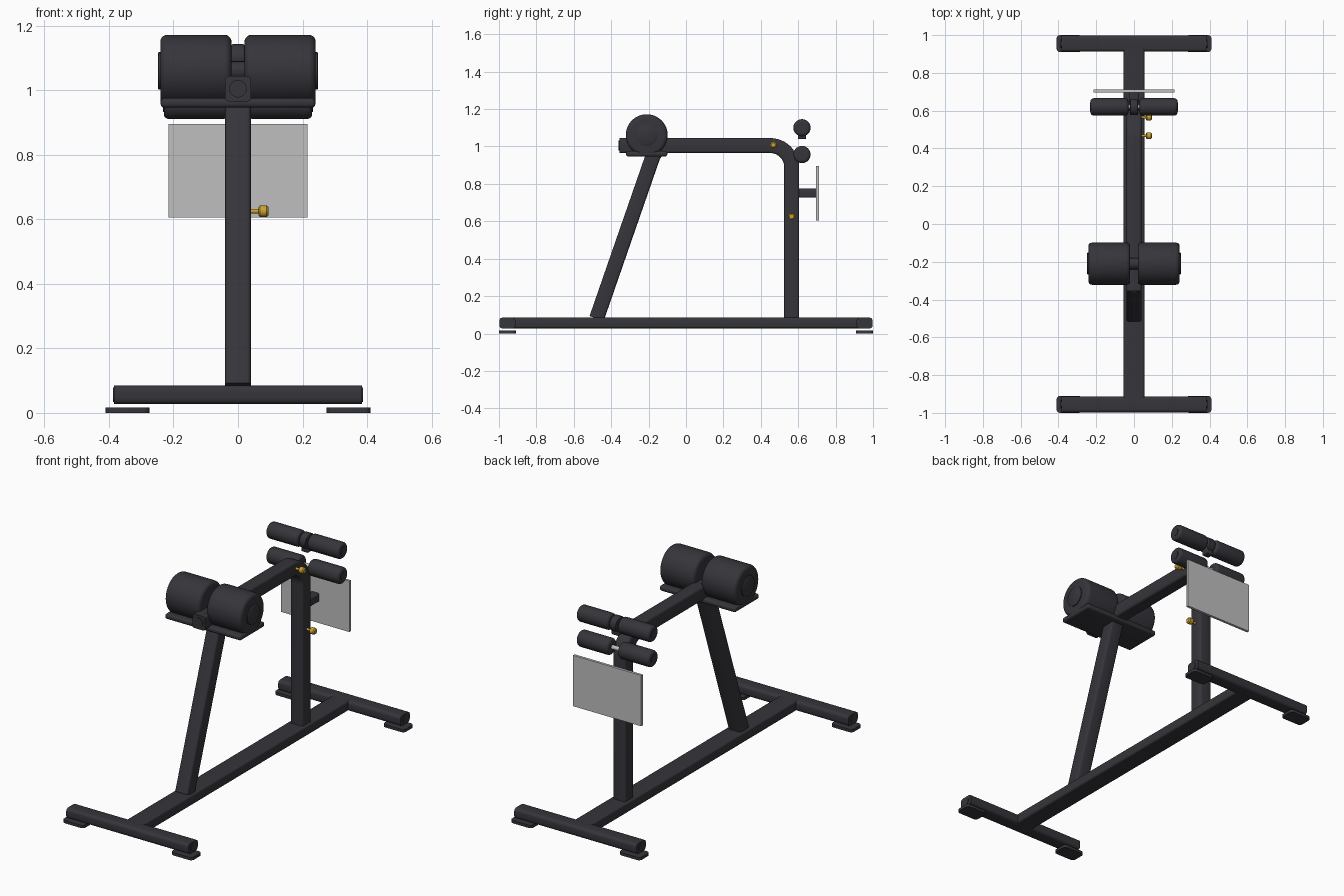
import bpy, bmesh, math
from mathutils import Vector, Matrix

if "Cube" in bpy.data.objects:
    bpy.data.objects.remove(bpy.data.objects["Cube"])


def material(name, rgb):
    m = bpy.data.materials.new(name)
    m.diffuse_color = (*rgb, 1)
    m.use_nodes = True
    m.node_tree.nodes["Principled BSDF"].inputs["Base Color"].default_value = m.diffuse_color
    return m


DARK = material("charcoal", (0.036, 0.035, 0.043))
GREY = material("light_grey", (0.52, 0.52, 0.52))
GOLD = material("gold", (0.60, 0.36, 0.03))


def finish(name, bm, mat, angle=35):
    bmesh.ops.recalc_face_normals(bm, faces=bm.faces)
    me = bpy.data.meshes.new(name)
    bm.to_mesh(me)
    bm.free()
    ob = bpy.data.objects.new(name, me)
    bpy.context.collection.objects.link(ob)
    me.materials.append(mat)
    bpy.ops.object.select_all(action='DESELECT')
    ob.select_set(True)
    bpy.context.view_layer.objects.active = ob
    bpy.ops.object.shade_smooth_by_angle(angle=math.radians(angle))
    return ob


def box(name, lo, hi, mat, bevel=0.0, axis=None):
    """Box from corner to corner; bevels all edges, or only those along one axis."""
    lo, hi = Vector(lo), Vector(hi)
    bm = bmesh.new()
    bmesh.ops.create_cube(bm, size=1)
    for v in bm.verts:
        v.co = (lo + hi) / 2 + v.co * (hi - lo)
    if bevel:
        edges = [e for e in bm.edges if axis is None or
                 abs((e.verts[0].co - e.verts[1].co).normalized()[axis]) > 0.9]
        bmesh.ops.bevel(bm, geom=edges, offset=bevel, segments=4, profile=0.5, affect='EDGES')
    return finish(name, bm, mat)


def lathe(name, profile, origin, mat, axis='X', segments=40, side=1):
    """Revolve (distance along axis, radius) pairs about a local axis."""
    bm = bmesh.new()
    rings = []
    for d, r in profile:
        ring = []
        for i in range(segments):
            a = 2 * math.pi * i / segments
            p = Vector((d * side, r * math.cos(a), r * math.sin(a)))
            if axis == 'Y':
                p = Vector((p.y, p.x, p.z))
            ring.append(bm.verts.new(p + Vector(origin)))
        rings.append(ring)
    for a, b in zip(rings, rings[1:]):
        for i in range(segments):
            j = (i + 1) % segments
            bm.faces.new((a[i], a[j], b[j], b[i]))
    bm.faces.new(rings[0])
    bm.faces.new(rings[-1])
    return finish(name, bm, mat)


def rounded_roll(x0, x1, r, c):
    """Profile of a cylinder with rounded rims."""
    arc = [math.pi / 2 * i / 5 for i in range(6)]
    start = [(x0 + c - c * math.cos(a), r - c + c * math.sin(a)) for a in arc]
    end = [(x1 - c + c * math.sin(a), r - c + c * math.cos(a)) for a in arc]
    return start + end


def bent_path(a, corner, b, radius, steps=12):
    """Two straight runs in the YZ plane joined by an arc."""
    a, corner, b = Vector(a), Vector(corner), Vector(b)
    u, v = (a - corner).normalized(), (b - corner).normalized()
    half = u.angle(v) / 2
    centre = corner + (u + v).normalized() * (radius / math.sin(half))
    t = radius / math.tan(half)
    p0, p1 = corner + u * t - centre, corner + v * t - centre
    turn = p0.angle_signed(p1)
    arc = [centre + Matrix.Rotation(-turn * i / steps, 2) @ p0 for i in range(steps + 1)]
    return [a] + arc + [b]


def tube(name, path, half=0.04, r=0.012):
    """Sweep a rounded square section along a path in the YZ plane."""
    section = []
    for k, (sx, sy) in enumerate(((1, 1), (-1, 1), (-1, -1), (1, -1))):
        for i in range(4):
            a = math.pi / 2 * (k + i / 3)
            section.append((sx * (half - r) + r * math.cos(a), sy * (half - r) + r * math.sin(a)))
    bm = bmesh.new()
    rings = []
    for i, p in enumerate(path):
        d_in = (p - path[max(i - 1, 0)]).normalized()
        d_out = (path[min(i + 1, len(path) - 1)] - p).normalized()
        d = (d_in + d_out).normalized()
        n = Vector((-d.y, d.x))
        rings.append([bm.verts.new((sx, p.x + n.x * sn, p.y + n.y * sn)) for sx, sn in section])
    count = len(section)
    for a, b in zip(rings, rings[1:]):
        for i in range(count):
            j = (i + 1) % count
            bm.faces.new((a[i], a[j], b[j], b[i]))
    bm.faces.new(rings[0])
    bm.faces.new(rings[-1])
    return finish(name, bm, DARK)


# Base: long spine, two cross bars and four flat feet
box("base_spine", (-0.055, -0.93, 0.028), (0.055, 0.93, 0.085), DARK, 0.01, 1)
for end, label in ((-1, "front"), (1, "rear")):
    ys = sorted((end * 0.912, end * 0.998))
    box(label + "_cross_bar", (-0.385, ys[0], 0.027), (0.385, ys[1], 0.085), DARK, 0.017, 0)
    for s, hand in ((-1, "left"), (1, "right")):
        xs = sorted((s * 0.275, s * 0.41))
        box(f"{label}_foot_{hand}", (xs[0], end * 0.955 - 0.045, 0.0),
            (xs[1], end * 0.955 + 0.045, 0.016), DARK, 0.018, 2)
        # End plug of the cross bar
        lathe(f"{label}_bar_plug_{hand}", [(0.38, 0.022), (0.388, 0.022)],
              (0, end * 0.955, 0.056), DARK, side=s, segments=24)

# Frame: top tube bending into the rear post, and the sloping front leg
tube("top_tube_and_rear_post",
     bent_path((-0.355, 1.005), (0.565, 1.005), (0.565, 0.08), 0.115))
tube("front_leg", bent_path((-0.478, 0.08), (-0.157, 1.005), (-0.07, 1.005), 0.1))
lathe("top_tube_plug", [(-0.360, 0.027), (-0.35, 0.027)], (0, 0, 1.005), DARK, 'Y', 32)

# Hip pads on a support plate
box("pad_plate", (-0.24, -0.32, 0.946), (0.24, -0.10, 0.976), DARK, 0.012)
lathe("pad_axle", [(-0.05, 0.03), (0.05, 0.03)], (0, -0.21, 1.06), DARK)
for s, hand in ((-1, "left"), (1, "right")):
    lathe("hip_pad_" + hand, rounded_roll(0.02, 0.241, 0.112, 0.022),
          (0, -0.21, 1.06), DARK, side=s, segments=64)
    lathe("hip_pad_cap_" + hand, [(0.235, 0.058), (0.246, 0.058), (0.248, 0.055)],
          (0, -0.21, 1.06), DARK, side=s)

# Ankle rollers, upper and lower pairs
for z, label in ((0.957, "lower"), (1.10, "upper")):
    lathe(label + "_roller_axle", [(-0.05, 0.012), (0.05, 0.012)], (0, 0.62, z), GREY, segments=20)
    for s, hand in ((-1, "left"), (1, "right")):
        lathe(f"{label}_roller_{hand}", rounded_roll(0.03, 0.23, 0.046, 0.016),
              (0, 0.62, z), DARK, side=s)
        lathe(f"{label}_roller_cap_{hand}", [(0.225, 0.024), (0.232, 0.024)],
              (0, 0.62, z), DARK, side=s, segments=28)
lathe("upper_roller_clamp", rounded_roll(-0.02, 0.02, 0.043, 0.004), (0, 0.62, 1.10), DARK)
box("upper_roller_neck", (-0.022, 0.598, 1.04), (0.022, 0.642, 1.08), DARK, 0.005)

# Foot plate on a short bracket
box("foot_plate_bracket", (-0.025, 0.60, 0.727), (0.025, 0.70, 0.775), DARK, 0.008, 1)
box("foot_plate", (-0.215, 0.696, 0.605), (0.215, 0.711, 0.895), GREY)

# Adjustment knobs
for y, z, label in ((0.467, 1.008, "upper"), (0.565, 0.625, "lower")):
    lathe(label + "_knob_stem", [(0.035, 0.007), (0.066, 0.007)], (0, y, z), GOLD, segments=16)
    lathe(label + "_knob", [(0.063, 0.012), (0.068, 0.018), (0.089, 0.018), (0.095, 0.012)],
          (0, y, z), GOLD, segments=12)
